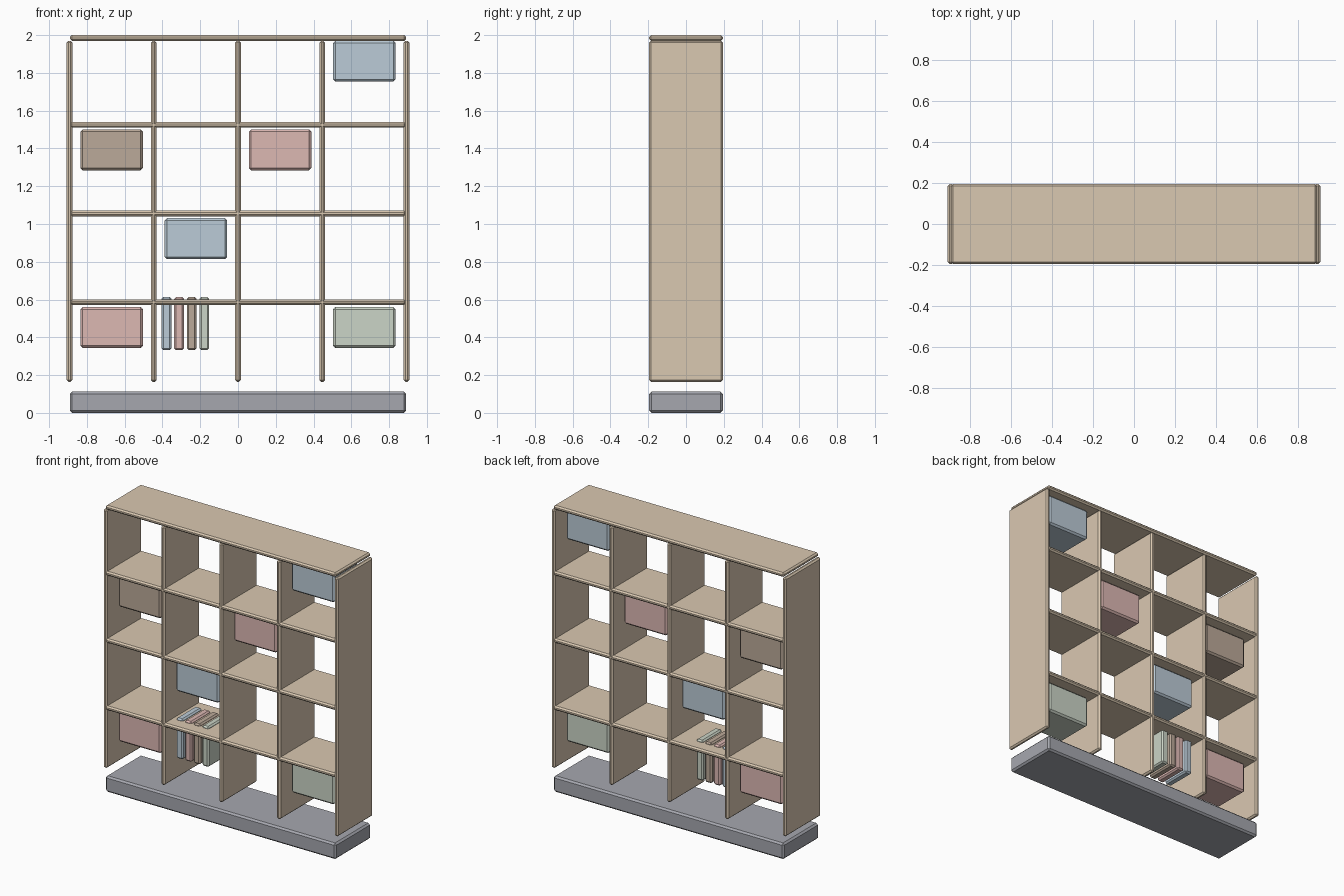
import bpy

if "Cube" in bpy.data.objects:
    bpy.data.objects.remove(bpy.data.objects["Cube"])

DEPTH = 0.39
T = 0.03            # board thickness
PITCH = 0.446       # column spacing


def material(name, r, g, b):
    m = bpy.data.materials.new(name)
    m.diffuse_color = (r, g, b, 1)
    m.use_nodes = True
    m.node_tree.nodes["Principled BSDF"].inputs["Base Color"].default_value = m.diffuse_color
    return m


WOOD = material("wood", 0.70, 0.58, 0.44)
DARK = material("dark_grey", 0.38, 0.39, 0.43)
BLUE = material("blue", 0.50, 0.60, 0.68)
RED = material("red", 0.72, 0.48, 0.45)
BROWN = material("brown", 0.50, 0.40, 0.32)
GREEN = material("green", 0.60, 0.66, 0.57)


def block(name, x, z, size, mat, bevel=0.01):
    """Chamfered box centred on y = 0."""
    bpy.ops.mesh.primitive_cube_add(size=1, location=(x, 0, z))
    ob = bpy.context.object
    ob.name = name
    ob.scale = size
    bpy.ops.object.transform_apply(location=False, rotation=False, scale=True)
    mod = ob.modifiers.new("chamfer", 'BEVEL')
    mod.width = bevel
    mod.segments = 1
    ob.data.materials.append(mat)
    return ob


# Plinth, floating below the frame
block("plinth", 0, 0.056, (1.78, DEPTH, 0.112), DARK, 0.012)

# Side panels and dividers
for i in range(-2, 3):
    name = "side_panel" if abs(i) == 2 else "divider"
    block(name, i * PITCH, 1.067, (T, DEPTH, 1.806), WOOD)

# Top board and shelves
block("top_board", 0, 2 - T / 2, (1.78, DEPTH, T), WOOD)
for z in (0.586, 1.056, 1.525):
    block("shelf", 0, z, (1.78, DEPTH, T), WOOD)

# Storage boxes: column, row, colour
for col, row, mat in ((0, 0, RED), (3, 0, GREEN), (1, 1, BLUE),
                      (0, 2, BROWN), (2, 2, RED), (3, 3, BLUE)):
    block("storage_box", (col - 1.5) * PITCH, 0.452 + row * 0.47,
          (0.33, 0.268, 0.217), mat, 0.012)

# Row of books
for i, mat in enumerate((BLUE, RED, BROWN, GREEN)):
    block("book", -0.378 + i * 0.0665, 0.473, (0.052, 0.215, 0.282), mat, 0.01)
